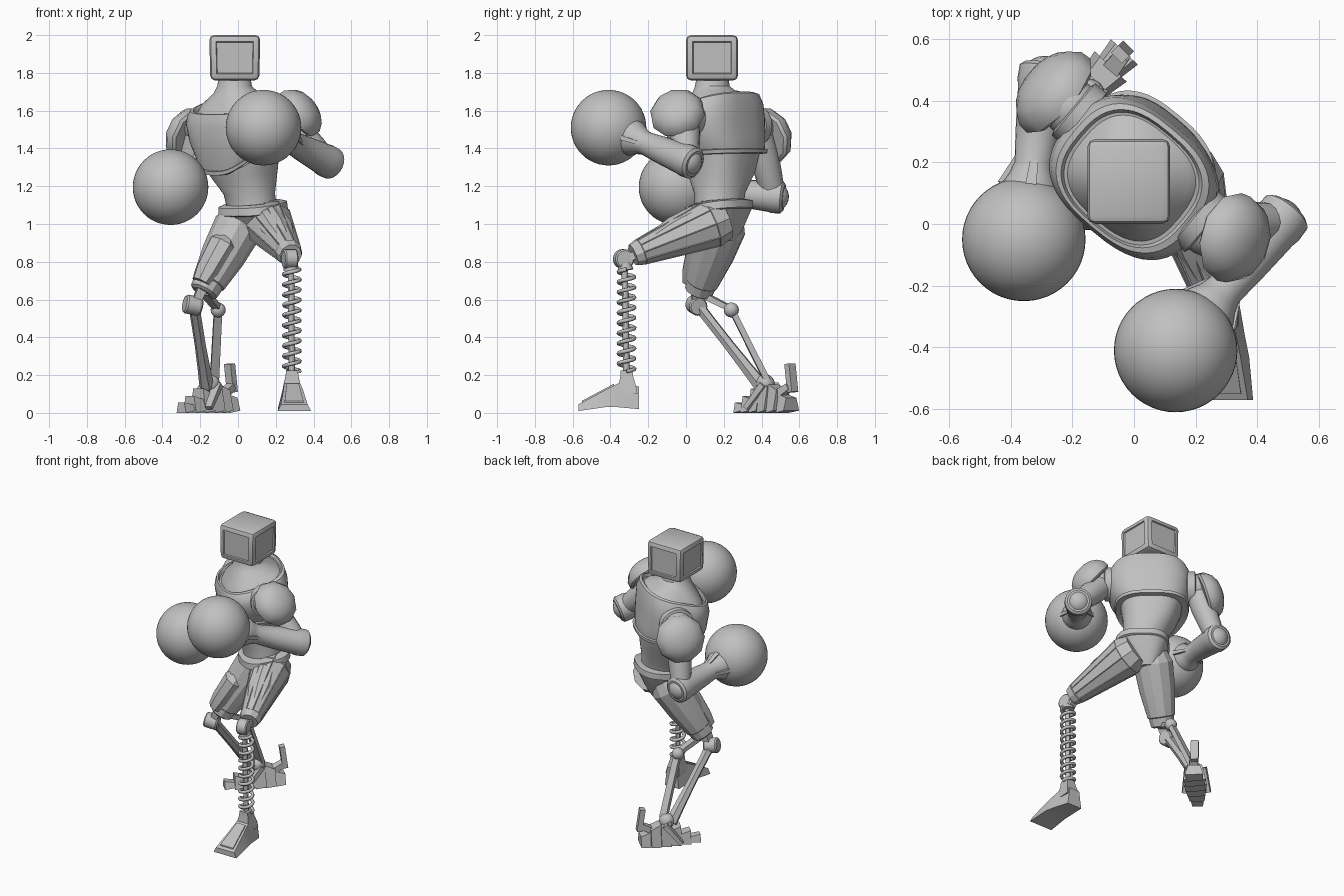
import bpy, bmesh
from math import sin, cos, pi, radians, copysign
from mathutils import Vector, Matrix

cube = bpy.data.objects.get("Cube")
if cube:
    bpy.data.objects.remove(cube)

GREY = bpy.data.materials.new("plain grey")
GREY.use_nodes = True
GREY.diffuse_color = (0.53, 0.53, 0.53, 1)
GREY.node_tree.nodes["Principled BSDF"].inputs["Base Color"].default_value = (0.53, 0.53, 0.53, 1)
YAW = radians(-40)  # the upper body is twisted


def finish(name, bm, angle=30):
    bmesh.ops.recalc_face_normals(bm, faces=bm.faces)
    me = bpy.data.meshes.new(name)
    bm.to_mesh(me)
    bm.free()
    me.materials.append(GREY)
    ob = bpy.data.objects.new(name, me)
    bpy.context.collection.objects.link(ob)
    bpy.ops.object.select_all(action='DESELECT')
    ob.select_set(True)
    bpy.context.view_layer.objects.active = ob
    bpy.ops.object.shade_smooth_by_angle(angle=radians(angle))
    return ob


def loft(name, rings, panel=0, angle=30):
    bm = bmesh.new()
    loops = [[bm.verts.new(p) for p in r] for r in rings]
    n = len(loops[0])
    sides = []
    for a, b in zip(loops, loops[1:]):
        for i in range(n):
            j = (i + 1) % n
            sides.append(bm.faces.new((a[i], a[j], b[j], b[i])))
    bm.faces.new(loops[0][::-1])
    bm.faces.new(loops[-1])
    bmesh.ops.recalc_face_normals(bm, faces=bm.faces)
    if panel:  # recessed lengthwise armour panels
        longest = [f for f in sides if f.calc_perimeter() > .6]
        bmesh.ops.inset_individual(bm, faces=longest, thickness=panel, depth=-panel * 0.6)
    return finish(name, bm, angle)


def body_ring(x, y, z, a, b, k, dip=0, power=2.7, n=48):
    """Twisted superellipse, sloped by k front to back, with a dip at the breastbone."""
    pts = []
    for i in range(n):
        t = 2 * pi * i / n
        u = a * copysign(abs(cos(t)) ** (2 / power), cos(t))
        v = b * copysign(abs(sin(t)) ** (2 / power), sin(t))
        pts.append((x + u * cos(YAW) - v * sin(YAW),
                    y + u * sin(YAW) + v * cos(YAW), z + k * v - dip * max(0, -sin(t)) ** 3))
    return pts


def body(name, rows):
    return loft(name, [body_ring(*r) for r in rows])


def limb(name, p0, p1, profile, n=20, squash=1.0, roll=0.0, panel=0, angle=30):
    """Solid along p0-p1; profile holds (fraction, radius)."""
    p0, p1 = Vector(p0), Vector(p1)
    q = (p1 - p0).to_track_quat('Z', 'Y')
    rings = []
    for t, r in profile:
        c = p0.lerp(p1, t)
        rings.append([c + q @ Vector((r * cos(2 * pi * i / n + roll),
                                      squash * r * sin(2 * pi * i / n + roll), 0))
                      for i in range(n)])
    return loft(name, rings, panel, angle)


def ball(name, c, r, seg=24):
    bm = bmesh.new()
    bmesh.ops.create_uvsphere(bm, u_segments=seg, v_segments=seg // 2, radius=r,
                              matrix=Matrix.Translation(c))
    return finish(name, bm, 60)


def bar(name, p0, p1, r0, r1, squash=0.7):
    return limb(name, p0, p1, [(0, r0), (1, r1)], 4, squash, pi / 4)


def pin(name, c, axis, half, r):
    c, d = Vector(c), Vector(axis).normalized() * half
    return limb(name, c - d, c + d, [(0, r * .85), (.1, r), (.9, r), (1, r * .85)], 20)


# Head: bevelled box with sunken panels
bm = bmesh.new()
bmesh.ops.create_cube(bm, size=1, matrix=Matrix.Translation((-.017, .138, 1.88)) @
                      Matrix.Diagonal((.27, .275, .24, 1)))
for v in bm.verts:
    if v.co.z < 1.8:
        v.co.x = -.017 + (v.co.x + .017) * .96
bmesh.ops.bevel(bm, geom=bm.edges[:], offset=.026, segments=2, profile=.5, affect='EDGES')
big = [f for f in bm.faces if f.calc_area() > .03 and abs(f.normal.z) < .5]
bmesh.ops.inset_individual(bm, faces=big, thickness=.012, depth=0)
bmesh.ops.inset_individual(bm, faces=big, thickness=.005, depth=-.008)
finish("head", bm)

# Torso
body("neck", [(-.005, .15, 1.6, .215, .19, .35), (-.008, .15, 1.655, .18, .16, .25),
              (-.015, .145, 1.7, .115, .11, .1, 0, 2), (-.018, .14, 1.73, .092, .092, 0, 0, 2),
              (-.018, .14, 1.8, .08, .08, 0, 0, 2)])
body("chest_armour", [(.01, .19, 1.365, .19, .17, .05, .1), (.01, .19, 1.37, .215, .195, .05, .1),
                      (.01, .188, 1.39, .222, .2, .05, .1), (.005, .165, 1.45, .255, .215, .05, .05),
                      (0, .15, 1.54, .275, .22, .1), (0, .15, 1.6, .268, .214, .2),
                      (-.005, .148, 1.637, .243, .205, .28), (-.008, .147, 1.642, .222, .192, .31),
                      (-.008, .147, 1.622, .212, .185, .33)])
body("chest_rim", [(.01, .19, 1.365, .21, .185, .05, .1), (.01, .19, 1.367, .232, .21, .05, .1),
                   (.01, .188, 1.387, .238, .213, .05, .1), (.01, .188, 1.391, .22, .195, .05, .1)])
body("abdomen", [(.075, .175, 1.08, .135, .125, .1, 0, 2), (.06, .18, 1.16, .14, .13, .05, 0, 2),
                 (.03, .19, 1.27, .17, .155, .05, .03), (.012, .19, 1.39, .2, .18, .05, .06)])
body("belt", [(.08, .175, 1.06, .16, .15, .15), (.08, .175, 1.065, .175, .16, .15),
              (.078, .175, 1.105, .172, .157, .15), (.075, .175, 1.115, .14, .13, .15)])
body("pelvis", [(.06, .2, .91, .05, .06, 0), (.065, .195, .98, .1, .1, 0),
                (.08, .18, 1.07, .165, .15, .15)])

# Arms: shoulder, pad centre and normal, pad size, elbow, glove
ARMS = {
    "left": ((.24, -.01, 1.56), (.345, -.052, 1.605), (.72, -.2, .6), .95, (.468, .005, 1.335), (.135, -.41, 1.51)),
    "right": ((-.2, .375, 1.52), (-.278, .445, 1.475), (-.7, .6, .3), 1.02, (-.29, .465, 1.145), (-.357, -.05, 1.195)),
}
for side, (sh, pad, nor, size, el, gl) in ARMS.items():
    sh, pad, el, gl = map(Vector, (sh, pad, el, gl))
    nor = Vector(nor).normalized()
    out = Vector((cos(YAW), sin(YAW), 0)) * (1 if side == "left" else -1)
    ball(side + "_glove", gl, .2, 48)
    ball(side + "_shoulder", sh, .095)
    pin(side + "_shoulder_ring", sh - out * .03, out, .03, .11)
    limb(side + "_upper_arm", sh, el, [(0, .075), (.4, .08), (.75, .07), (1, .06)], 16)
    limb(side + "_shoulder_pad", pad - nor * .06, pad + nor * .065,
         [(t, r * size) for t, r in ((0, .14), (.1, .155), (.4, .152), (.7, .125), (.9, .085), (1, .04))],
         10, angle=40)
    ball(side + "_elbow", el, .08)
    d = (gl - el).normalized()
    limb(side + "_forearm", el - d * .055, gl,
         [(0, .07), (.02, .086), (.1, .088), (.14, .083), (.4, .072), (.57, .062),
          (.64, .075), (.7, .095), (.75, .095)], 24)
    # Cuff ribs that grip the glove
    across = d.cross(Vector((0, 0, 1))).normalized()
    for i, w in enumerate((across, -across, Vector((0, 0, 1)))):
        bar(f"{side}_cuff_rib_{i + 1}", gl - d * .28 + w * .045, gl - d * .17 + w * .09, .016, .026)

# Left leg: armoured thigh, spring shin, wedge foot
limb("left_thigh", (.14, .2, 1.03), (.28, -.28, .835),
     [(0, .115), (.15, .135), (.92, .073), (1, .06)], 10, panel=.006, angle=15)
limb("left_thigh_plate", (.16, .09, 1.045), (.277, -.245, .865),
     [(0, .05), (.1, .088), (.45, .09), (.75, .065), (1, .045)], 8, .85, angle=15)
pin("left_knee", (.275, -.33, .815), (1, .25, 0), .035, .052)
bar("left_knee_link", (.272, -.24, .845), (.275, -.33, .815), .05, .035)
limb("left_shin_rod", (.285, -.315, .2), (.28, -.325, .8), [(0, .017), (1, .017)], 12)
limb("left_spring_seat", (.282, -.32, .755), (.28, -.325, .79), [(0, .042), (1, .035)], 16)

cu = bpy.data.curves.new("left_spring", 'CURVE')
cu.dimensions = '3D'
cu.bevel_depth = .011
cu.bevel_resolution = 1
cu.use_fill_caps = True
sp = cu.splines.new('POLY')
turns, steps = 10, 16
sp.points.add(turns * steps)
for i, p in enumerate(sp.points):
    a, f = 2 * pi * i / steps, i / (turns * steps)
    p.co = (.285 + .042 * cos(a), -.315 + .042 * sin(a), .22 + .54 * f, 1)
cu.materials.append(GREY)
bpy.context.collection.objects.link(bpy.data.objects.new("left_spring", cu))


def foot_section(x, y, w, z0, z1, top):
    return [(x - w, y, z0), (x + w, y, z0), (x + w * top, y, z1), (x - w * top, y, z1)]


loft("left_foot", [foot_section(*s) for s in (
    (.285, -.25, .055, .02, .14, .7), (.287, -.36, .072, .03, .155, .6),
    (.293, -.43, .08, .03, .12, .65), (.298, -.57, .088, .01, .045, .8))], angle=10)
loft("left_foot_plate", [foot_section(*s) for s in (
    (.29, -.38, .036, .1, .155, .9), (.297, -.55, .055, .02, .064, .9))], angle=10)
limb("left_ankle", (.286, -.31, .1), (.286, -.315, .225),
     [(0, .075), (.35, .065), (.75, .048), (1, .045)], 4, 1, pi / 4)

# Right leg: armoured thigh with a wide cuff and twin-bar shin
limb("right_thigh", (.03, .21, 1.04), (-.185, .065, .635),
     [(0, .1), (.15, .13), (.5, .118), (.86, .09), (.87, .083), (.98, .076), (1, .06)], 12, angle=20)
limb("right_thigh_plate", (-.06, .1, .93), (-.195, .035, .69),
     [(0, .05), (.15, .09), (.75, .078), (1, .06)], 8, .85, angle=20)
pin("right_knee", (-.24, .055, .57), (1, .3, -.2), .045, .05)
bar("right_knee_link", (-.18, .065, .68), (-.23, .06, .57), .055, .04)
limb("right_front_shin", (-.235, .055, .58), (-.165, .4, .14),
     [(0, .035), (.15, .03), (.5, .03), (.8, .035), (1, .04)], 6)
bar("right_knee_strut", (-.18, .06, .64), (-.105, .24, .55), .035, .028)
ball("right_rear_joint", (-.105, .24, .545), .04, 16)
bar("right_rear_shin", (-.105, .24, .55), (-.125, .43, .17), .03, .033)

# Right foot: overlapping wedge segments from heel to toe
heel, toe = Vector((-.062, .525, 0)), Vector((-.285, .29, 0))
fwd = (toe - heel).normalized()
lat = Vector((-fwd.y, fwd.x, 0))
SEGMENTS = ((.1, .06), (.15, .072), (.17, .075), (.13, .068), (.09, .058), (.055, .042))
for i, (h, width) in enumerate(SEGMENTS):
    c = heel.lerp(toe, i / (len(SEGMENTS) - 1))
    rings = []
    for s, w, lift in ((-.045, width, .012), (.022, width * .82, 0)):
        o = c + fwd * s
        low, high = Vector((0, 0, lift)), Vector((0, 0, h * (.8 if s < 0 else 1)))
        rings.append([o - lat * w + low, o + lat * w + low,
                      o + lat * w * .65 + high, o - lat * w * .65 + high])
    loft(f"right_foot_segment_{i + 1}", rings, angle=10)
for i, s in enumerate((-1, 1)):
    a = heel.lerp(toe, .35) + lat * s * .045
    bar(f"right_foot_strut_{i + 1}", a + Vector((0, 0, .15)),
        a + lat * s * .03 + fwd * .1 + Vector((0, 0, .025)), .035, .025)
ball("right_ankle", (-.145, .42, .155), .05, 16)
bar("right_heel_spur_base", (-.09, .48, .09), (-.035, .55, .14), .045, .035)
bar("right_heel_spur", (-.03, .565, .11), (-.045, .55, .26), .035, .035)
